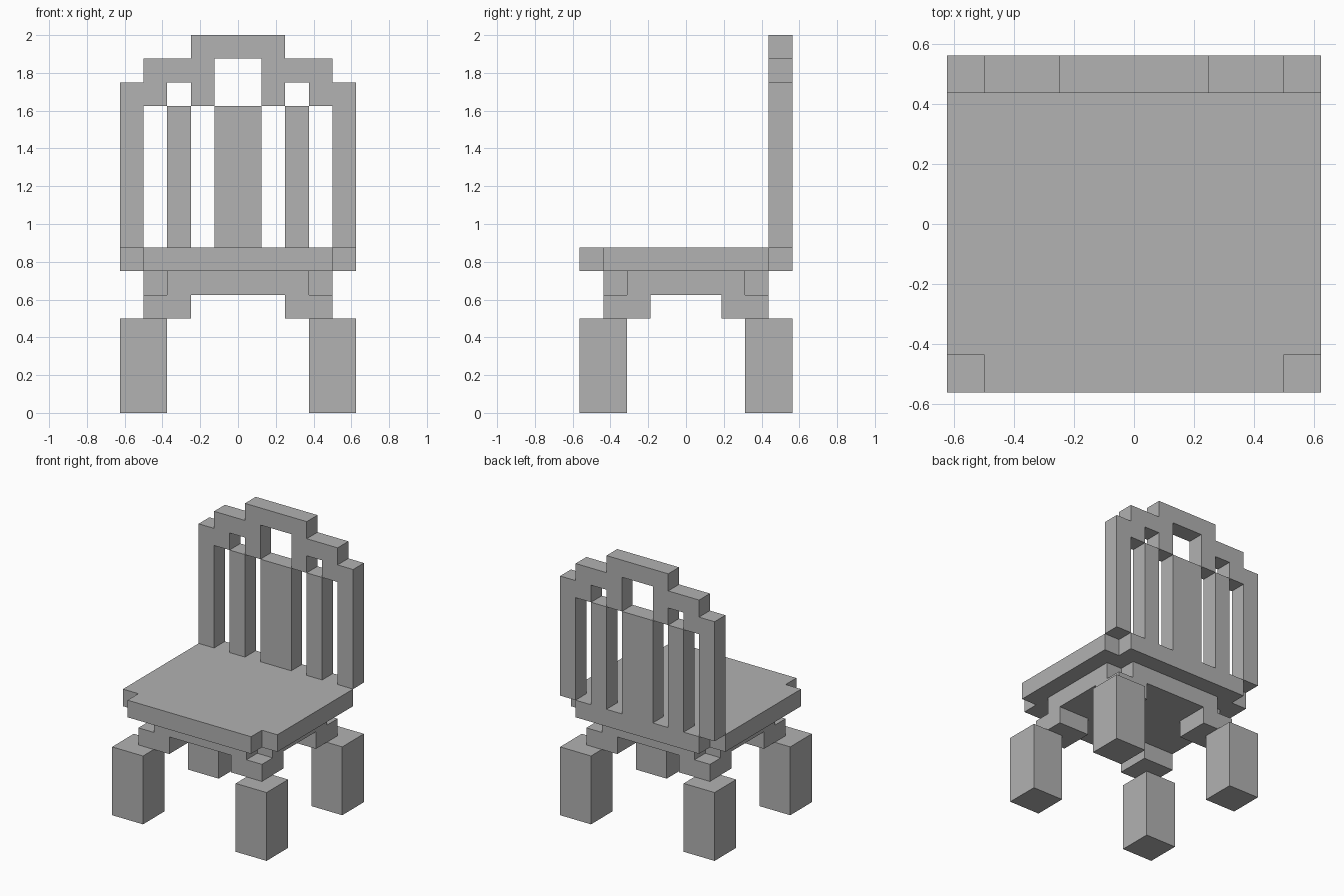
import bpy
import bmesh
from mathutils import Vector

cube = bpy.data.objects.get("Cube")
if cube:
    bpy.data.objects.remove(cube, do_unlink=True)

U = 0.125  # size of one block; all coordinates below are in blocks

grey = bpy.data.materials.new("plain grey")
grey.use_nodes = True
colour = (0.445, 0.445, 0.445, 1)
grey.diffuse_color = colour
grey.node_tree.nodes["Principled BSDF"].inputs["Base Color"].default_value = colour


def prism(name, points, push):
    """Extrude a flat outline of 3D points along push."""
    bm = bmesh.new()
    face = bm.faces.new([bm.verts.new(Vector(p) * U) for p in points])
    extruded = bmesh.ops.extrude_face_region(bm, geom=[face])
    verts = [g for g in extruded["geom"] if isinstance(g, bmesh.types.BMVert)]
    bmesh.ops.translate(bm, verts=verts, vec=Vector(push) * U)
    bmesh.ops.recalc_face_normals(bm, faces=bm.faces)
    mesh = bpy.data.meshes.new(name)
    bm.to_mesh(mesh)
    bm.free()
    mesh.materials.append(grey)
    obj = bpy.data.objects.new(name, mesh)
    bpy.context.collection.objects.link(obj)
    return obj


def box(name, x, y, z):
    outline = [(x[0], y[0], z[0]), (x[1], y[0], z[0]),
               (x[1], y[1], z[0]), (x[0], y[1], z[0])]
    return prism(name, outline, (0, 0, z[1] - z[0]))


def notched_slab(name, hx, hy, z):
    """Slab one block thick with a block cut out of each corner."""
    corner = [(hx, hy - 1), (hx - 1, hy - 1), (hx - 1, hy)]
    right_back = corner
    left_back = [(-x, y) for x, y in reversed(corner)]
    left_front = [(-x, -y) for x, y in corner]
    right_front = [(x, -y) for x, y in reversed(corner)]
    outline = right_back + left_back + left_front + right_front
    return prism(name, [(x, y, z) for x, y in outline], (0, 0, 1))


# Seat and the apron beneath it
notched_slab("seat", 5, 4.5, 6)
notched_slab("apron", 4, 3.5, 5)

# Legs and the brackets that carry the apron
for side, sx in (("left", 1), ("right", -1)):
    for end, sy in (("front", -1), ("back", 1)):
        def span(s, a, b):
            return sorted((s * a, s * b))
        box(f"{end}_{side}_leg", span(sx, 3, 5), span(sy, 2.5, 4.5), (0, 4))
        box(f"{end}_{side}_bracket", span(sx, 2, 4), span(sy, 1.5, 3.5), (4, 5))

# Backrest frame: posts and stepped top rail, half outline mirrored
outer = [(5, 7), (5, 14), (4, 14), (4, 15), (2, 15), (2, 16)]
inner = [(1, 15), (1, 13), (2, 13), (2, 14), (3, 14), (3, 13), (4, 13), (4, 7)]
outline = (outer + [(-x, z) for x, z in reversed(outer)]
           + [(-x, z) for x, z in reversed(inner)] + inner)
prism("backrest_frame", [(x, 3.5, z) for x, z in outline], (0, 1, 0))

# Backrest slats
for name, x in (("left_slat", (2, 3)), ("centre_slat", (-1, 1)), ("right_slat", (-3, -2))):
    box(name, x, (3.5, 4.5), (7, 13))
